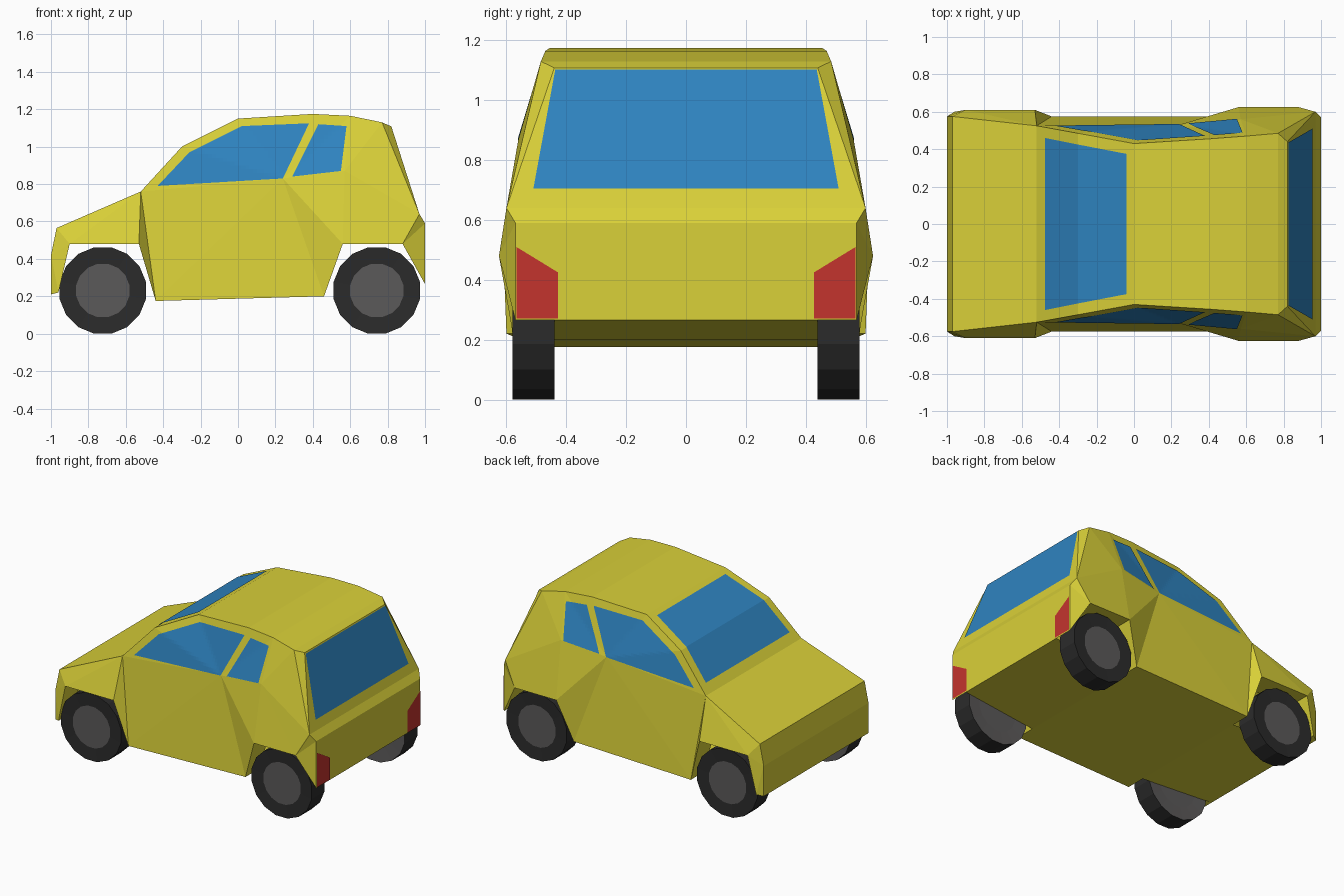
import bpy, bmesh, math
from mathutils import Vector, Matrix
from mathutils.bvhtree import BVHTree

if "Cube" in bpy.data.objects:
    bpy.data.objects.remove(bpy.data.objects["Cube"])


def material(name, rgb):
    m = bpy.data.materials.new(name)
    m.diffuse_color = (*rgb, 1)
    m.use_nodes = True
    m.node_tree.nodes["Principled BSDF"].inputs["Base Color"].default_value = m.diffuse_color
    return m


YELLOW = material("yellow paint", (0.70, 0.635, 0.04))
BLUE = material("blue glass", (0.028, 0.23, 0.53))
RED = material("red light", (0.55, 0.034, 0.027))
RUBBER = material("black rubber", (0.024, 0.024, 0.024))
GREY = material("grey hub", (0.105, 0.10, 0.10))


def finish(name, bm, mats):
    me = bpy.data.meshes.new(name)
    bm.to_mesh(me)
    for m in mats:
        me.materials.append(m)
    ob = bpy.data.objects.new(name, me)
    bpy.context.collection.objects.link(ob)
    return ob


# Body shell: long profile as (x, half width, z), front bumper over roof to tail
profile = [(-1, .575, .21), (-1, .575, .42), (-.97, .575, .565), (-.52, .525, .76),
           (-.3, .485, 1.0), (0, .43, 1.15), (.4, .455, 1.175), (.6, .47, 1.165),
           (.77, .485, 1.13), (.82, .44, 1.108), (.97, .60, .64), (1, .57, .59),
           (1, .57, .265)]
# Side points: wheel arches (a-g) and belt line (h, i)
side = dict(a=(-.96, .60, .22), b=(-.9, .61, .48), c=(-.53, .61, .48),
            d=(-.44, .575, .175), e=(.46, .575, .20), f=(.56, .625, .48),
            g=(.88, .625, .48), h=(.24, .53, .83), i=(.57, .56, .87))

bm = bmesh.new()


def at(p, y=None):
    if isinstance(p, int):
        p = profile[p]
    elif isinstance(p, str):
        p = side[p]
    return bm.verts.new((p[0], p[1] if y is None else y, p[2]))


def panel(*keys):
    bm.faces.new([at(k) for k in keys])


def strip(chain, y, outer=None):
    """Panels from the chain of points inward to width y."""
    for p, q in zip(chain, chain[1:]):
        bm.faces.new([at(p, outer), at(q, outer), at(q, y), at(p, y)])


strip(list(range(13)), 0)                       # bonnet, windscreen, roof, tail
for keys in [(0, 1, 'b', 'a'), (1, 2, 'b'), (2, 3, 'c', 'b'), (3, 'd', 'c'),   # wing
             ('d', 3, 'h', 'e'), ('h', 'i', 'f', 'e'),                          # door
             (3, 4, 'h'), (4, 5, 'h'), (5, 6, 'h'), (6, 7, 'h'), (7, 'i', 'h'),  # cabin
             (7, 8, 'i'), ('i', 8, 10), ('i', 10, 'g'), ('i', 'g', 'f'),        # quarter
             (8, 9, 10), (10, 11, 'g'), (11, 12, 'g')]:
    panel(*keys)
strip([0, 'a', 'b', 'c', 'd', 'e', 'f', 'g', 12], .44)   # arch returns and sills
strip([12, 'e', 'd', 0], 0, .44)                         # floor

bmesh.ops.remove_doubles(bm, verts=bm.verts, dist=.0005)
bmesh.ops.mirror(bm, geom=bm.verts[:] + bm.edges[:] + bm.faces[:],
                 axis='Y', merge_dist=.0005)
bmesh.ops.remove_doubles(bm, verts=bm.verts, dist=.0005)
bmesh.ops.triangulate(bm, faces=[f for f in bm.faces if len(f.verts) > 3])
bmesh.ops.recalc_face_normals(bm, faces=bm.faces)
surface = BVHTree.FromBMesh(bm)
finish("car_body", bm, [YELLOW])
bm.free()


def plate(name, outline, axis, sign, mat):
    """Flat outline projected onto the body along an axis."""
    pb = bmesh.new()
    others = [k for k in range(3) if k != axis]
    verts = []
    for uv in outline:
        co = Vector((0, 0, 0))
        co[axis] = 3 * sign
        co[others[0]], co[others[1]] = uv
        verts.append(pb.verts.new(co))
    pb.faces.new(verts)
    for k in others:
        normal = Vector((0, 0, 0))
        normal[k] = 1
        for n in range(-30, 61):
            pb_geom = pb.verts[:] + pb.edges[:] + pb.faces[:]
            bmesh.ops.bisect_plane(pb, geom=pb_geom, plane_co=normal * n * .02,
                                   plane_no=normal, dist=1e-5)
    ray = Vector((0, 0, 0))
    ray[axis] = -sign
    for v in pb.verts:
        hit = surface.ray_cast(v.co, ray)[0]
        if hit:
            v.co = hit - ray * .005
    pb.normal_update()
    for f in pb.faces:
        if f.normal.dot(ray) > 0:
            f.normal_flip()
    finish(name, pb, [mat])
    pb.free()


# Windows and tail lights
front_glass = [(-.43, .79), (-.26, .97), (.02, 1.11), (.38, 1.125), (.24, .83)]
rear_glass = [(.29, .84), (.43, 1.12), (.58, 1.11), (.55, .87)]
light = [(.567, .27), (.567, .51), (.428, .425), (.428, .27)]
for s, tag in ((1, "left"), (-1, "right")):
    plate("front_side_window_" + tag, front_glass, 1, s, BLUE)
    plate("rear_side_window_" + tag, rear_glass, 1, s, BLUE)
    plate("tail_light_" + tag, [(y * s, z) for y, z in light], 0, 1, RED)
plate("windscreen", [(-.475, -.46), (-.3, -.425), (-.04, -.375),
                     (-.04, .375), (-.3, .425), (-.475, .46)], 2, 1, BLUE)
plate("rear_window", [(-.51, .705), (.51, .705), (.437, 1.102), (-.437, 1.102)], 0, 1, BLUE)


# Wheels: 16-sided tyres with inset hubs
def wheel(name, x, s):
    wb = bmesh.new()
    r = .2355
    turn = Matrix.Rotation(math.pi / 2, 4, 'X') @ Matrix.Rotation(math.pi / 16, 4, 'Z')
    bmesh.ops.create_cone(wb, cap_ends=True, segments=16, radius1=r, radius2=r,
                          depth=.14, matrix=Matrix.Translation((x, .51 * s, .2315)) @ turn)
    caps = [f for f in wb.faces if len(f.verts) > 4]
    for f in caps:
        bmesh.ops.inset_region(wb, faces=[f], thickness=.09, depth=-.004)
        f.material_index = 1
    low = min(v.co.z for v in wb.verts)
    bmesh.ops.translate(wb, verts=wb.verts, vec=(0, 0, -low))
    for f in wb.faces:   # inner side is all grey
        if f.normal.y * s < -.9:
            f.material_index = 1
    finish(name, wb, [RUBBER, GREY])
    wb.free()


for x, end in ((-.723, "front"), (.742, "rear")):
    for s, tag in ((1, "left"), (-1, "right")):
        wheel(f"{end}_wheel_{tag}", x, s)
